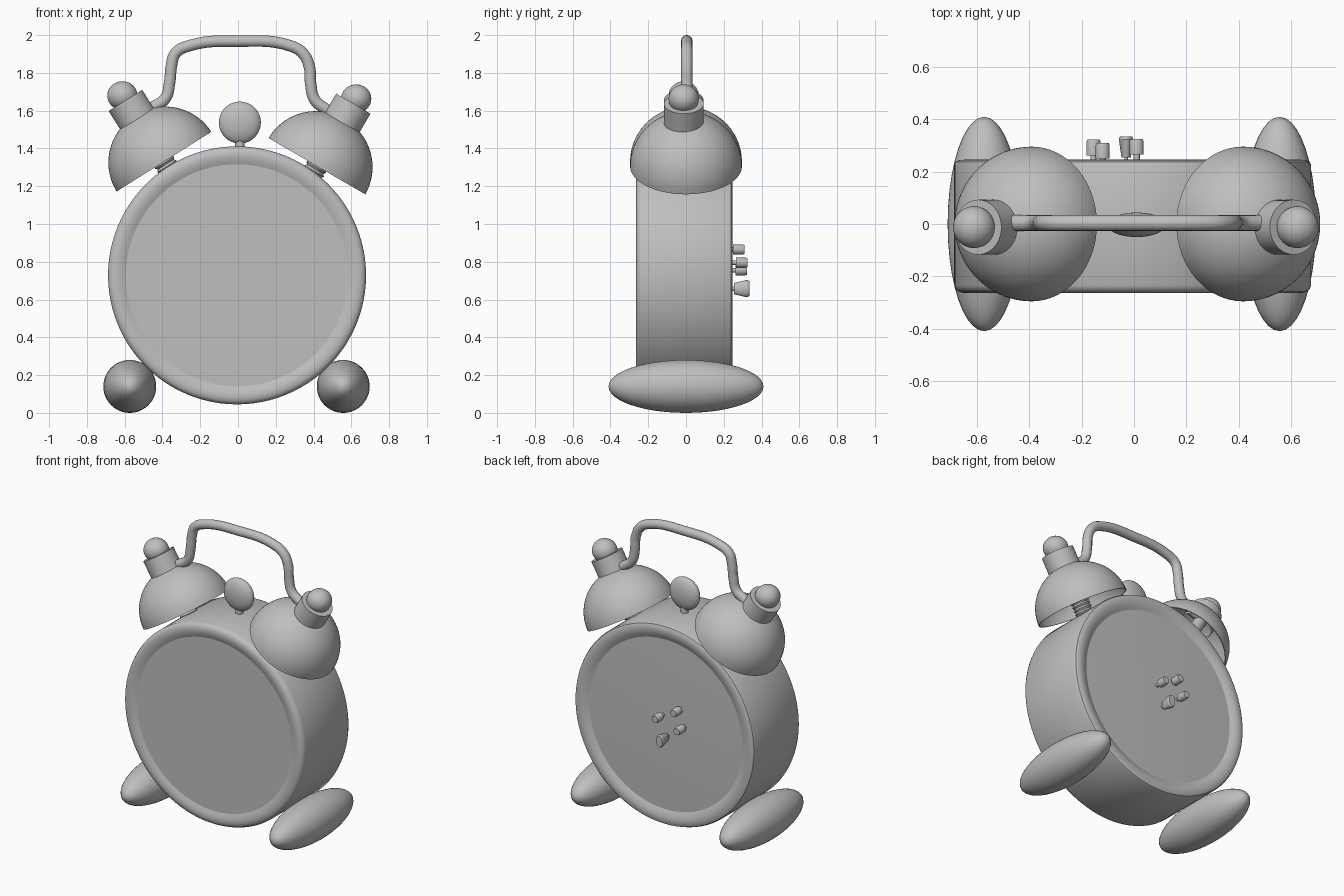
import bpy, bmesh, math
from mathutils import Vector

cube = bpy.data.objects.get("Cube")
if cube:
    bpy.data.objects.remove(cube)

grey = bpy.data.materials.new("plain_grey")
grey.use_nodes = True
COLOUR = (0.52, 0.52, 0.52, 1)
grey.diffuse_color = COLOUR
grey.node_tree.nodes["Principled BSDF"].inputs["Base Color"].default_value = COLOUR


def finish(obj, name, angle=35):
    obj.name = name
    obj.data.materials.append(grey)
    bpy.ops.object.select_all(action="DESELECT")
    obj.select_set(True)
    bpy.context.view_layer.objects.active = obj
    bpy.ops.object.shade_smooth_by_angle(angle=math.radians(angle))
    return obj


def lathe(name, profile, origin, axis, steps=48):
    """Revolve (radius, height) points about an axis through origin."""
    bm = bmesh.new()
    verts = [bm.verts.new((r, 0, h)) for r, h in profile]
    edges = [bm.edges.new(pair) for pair in zip(verts, verts[1:])]
    bmesh.ops.spin(bm, geom=verts + edges, cent=(0, 0, 0), axis=(0, 0, 1),
                   angle=math.tau, steps=steps, use_duplicate=False)
    bmesh.ops.remove_doubles(bm, verts=bm.verts, dist=0.0002)
    bmesh.ops.recalc_face_normals(bm, faces=bm.faces)
    mesh = bpy.data.meshes.new(name)
    bm.to_mesh(mesh)
    bm.free()
    obj = bpy.data.objects.new(name, mesh)
    bpy.context.collection.objects.link(obj)
    obj.location = origin
    obj.rotation_euler = Vector(axis).to_track_quat("Z", "Y").to_euler()
    return finish(obj, name)


def ellipsoid(name, centre, size):
    bpy.ops.mesh.primitive_uv_sphere_add(segments=40, ring_count=24, location=centre)
    obj = bpy.context.object
    obj.scale = size
    return finish(obj, name)


def dome_arc(radius, height, start, end, count=18):
    """Quarter-ellipse points, angles measured from the axis."""
    angles = [math.radians(start + (end - start) * i / count) for i in range(count + 1)]
    return [(radius * math.sin(a), height * math.cos(a)) for a in angles]


# Case: drum with softly raised rims around a nearly flush dial and back
BODY = Vector((-0.005, 0, 0.728))
BACK = (0, 1, 0)
lathe("case", [(0.57, -0.243), (0.588, -0.25), (0.605, -0.257), (0.625, -0.263), (0.645, -0.264),
               (0.663, -0.26), (0.676, -0.251), (0.683, -0.235), (0.683, 0.225), (0.677, 0.238),
               (0.662, 0.245), (0.64, 0.246), (0.62, 0.243), (0.6, 0.235), (0.57, 0.22)],
      BODY, BACK, 96)
lathe("dial", [(0, -0.25), (0.588, -0.25)], BODY, BACK, 96)
dome = [(0.585 * i / 10, 0.236 - 0.01 * (i / 10) ** 2) for i in range(11)]
lathe("back_cover", dome, BODY, BACK, 96)

# Bells with their posts, caps and finials
for side, x, z, tilt in (("right", -0.392, 1.33, -32.2), ("left", 0.418, 1.306, 30.2)):
    t = math.radians(tilt)
    axis = Vector((math.sin(t), 0, math.cos(t)))
    centre = Vector((x, 0, z))
    lathe(side + "_bell", dome_arc(0.296, 0.29, 0, 90) + dome_arc(0.29, 0.284, 90, 0),
          centre, axis, 64)
    threads = [(0.06 if i % 2 else 0.05, -0.09 + i * 0.012) for i in range(15)]
    lathe(side + "_post", [(0, -0.09)] + threads + [(0.04, 0.08), (0.04, 0.27)],
          centre, axis, 24)
    top = centre + Vector((0, -0.012, 0))
    lathe(side + "_cap", [(0.105, 0.22), (0.105, 0.383), (0, 0.383)], top, axis)
    ellipsoid(side + "_finial", top + axis * 0.413, (0.08, 0.08, 0.076))

# Carrying handle
path = [(-0.52, 1.59), (-0.44, 1.625), (-0.385, 1.665), (-0.362, 1.75), (-0.352, 1.84),
        (-0.33, 1.905), (-0.26, 1.943), (0, 1.968), (0.28, 1.942), (0.345, 1.902),
        (0.378, 1.83), (0.385, 1.74), (0.405, 1.66), (0.455, 1.615), (0.53, 1.575)]
curve = bpy.data.curves.new("handle", "CURVE")
curve.dimensions = "3D"
curve.bevel_depth = 0.031
curve.bevel_resolution = 5
curve.use_fill_caps = True
spline = curve.splines.new("BEZIER")
spline.bezier_points.add(len(path) - 1)
for point, (x, z) in zip(spline.bezier_points, path):
    point.co = (x, 0.004, z)
    point.handle_left_type = point.handle_right_type = "AUTO"
handle = bpy.data.objects.new("handle", curve)
bpy.context.collection.objects.link(handle)
bpy.context.view_layer.objects.active = handle
bpy.ops.object.select_all(action="DESELECT")
handle.select_set(True)
bpy.ops.object.convert(target="MESH")
finish(bpy.context.object, "handle", 50)

# Hammer: flattened head on a short stem
ellipsoid("hammer_head", (0.01, -0.003, 1.537), (0.111, 0.047, 0.111))
lathe("hammer_stem", [(0.025, 0), (0.025, 0.1)], (0.01, 0, 1.38), (0, 0, 1), 20)

# Feet: long ellipsoids
for side, x in (("right", -0.573), ("left", 0.557)):
    ellipsoid(side + "_foot", (x, 0, 0.14), (0.14, 0.41, 0.14))

# Setting knobs on the back
for name, x, z, y, length, base, tip in (
        ("upper_right_knob", -0.12, 0.865, 0.25, 0.06, 0.027, 0.027),
        ("lower_right_knob", -0.155, 0.755, 0.262, 0.062, 0.027, 0.027),
        ("upper_left_knob", 0.01, 0.795, 0.265, 0.06, 0.027, 0.027),
        ("winding_key", -0.03, 0.658, 0.255, 0.08, 0.03, 0.046)):
    lathe(name, [(0.012, 0.2 - y), (0.012, 0), (base, 0), (tip, length * 0.85),
                 (tip * 0.85, length), (0, length)], (x, y, z), BACK, 20)
key = bpy.data.objects["winding_key"]
key.scale.x = 0.6
